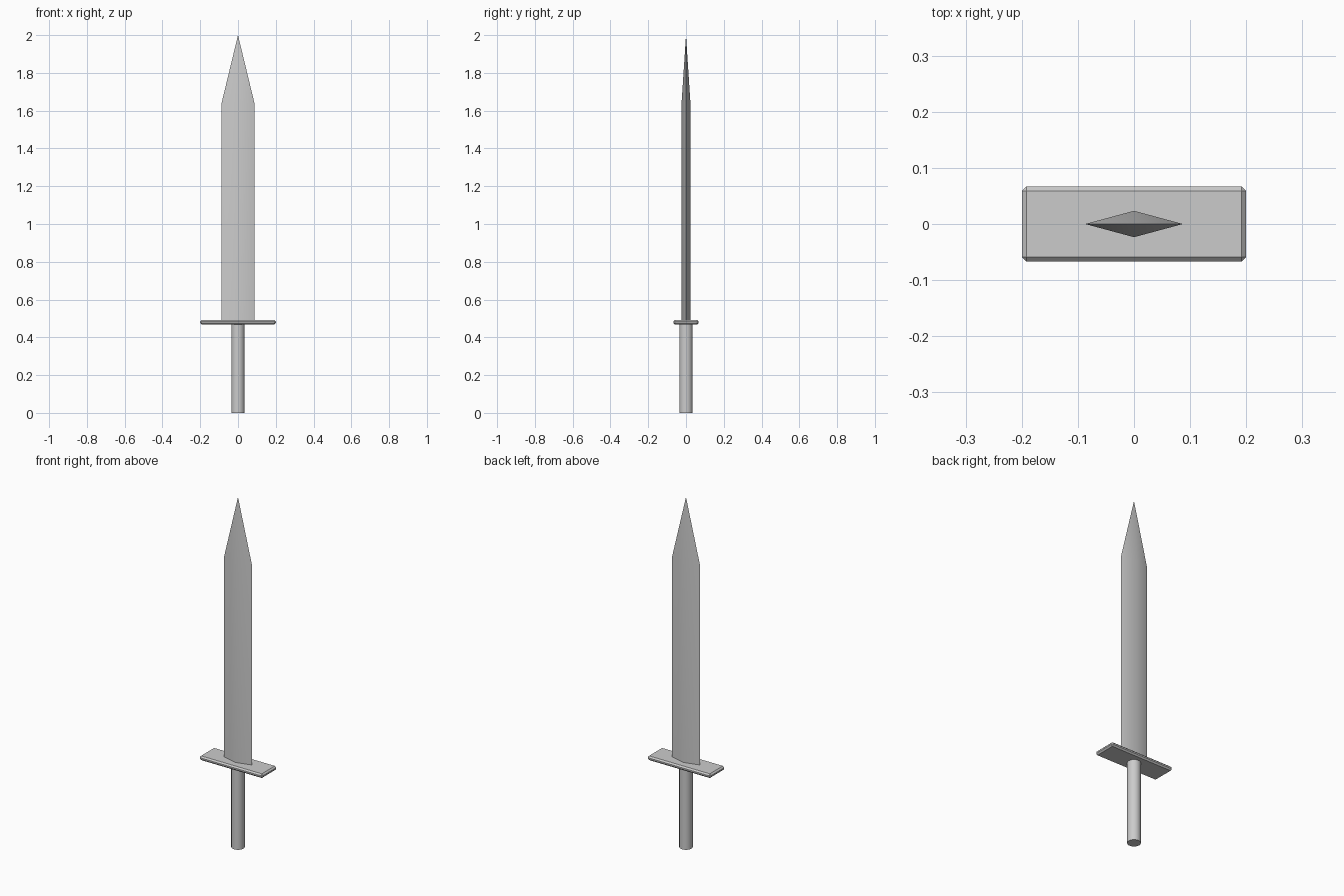
import bpy, bmesh, math

if "Cube" in bpy.data.objects:
    bpy.data.objects.remove(bpy.data.objects["Cube"])


def finish(name, bm, smooth=True):
    bmesh.ops.recalc_face_normals(bm, faces=bm.faces)
    mesh = bpy.data.meshes.new(name)
    bm.to_mesh(mesh)
    bm.free()
    obj = bpy.data.objects.new(name, mesh)
    bpy.context.collection.objects.link(obj)
    if smooth:
        bpy.ops.object.select_all(action='DESELECT')
        obj.select_set(True)
        bpy.context.view_layer.objects.active = obj
        bpy.ops.object.shade_smooth_by_angle(angle=math.radians(35))
    return obj


# Blade: diamond section, straight body, tapering to a point
bm = bmesh.new()
diamond = [(0.087, 0), (0, 0.0235), (-0.087, 0), (0, -0.0235)]
low, high = [[bm.verts.new((x, y, z)) for x, y in diamond] for z in (0.485, 1.64)]
tip = bm.verts.new((0, 0, 2))
bm.faces.new(low)
for i in range(4):
    j = (i + 1) % 4
    bm.faces.new((low[i], low[j], high[j], high[i]))
    bm.faces.new((high[i], high[j], tip))
finish("blade", bm)

# Guard: thin plate with chamfered edges
bm = bmesh.new()
bmesh.ops.create_cube(bm, size=1)
bmesh.ops.scale(bm, vec=(0.4, 0.134, 0.024), verts=bm.verts)
bmesh.ops.translate(bm, vec=(0, 0, 0.48), verts=bm.verts)
bmesh.ops.bevel(bm, geom=bm.edges[:], offset=0.008, segments=1,
                profile=0.5, affect='EDGES')
finish("guard", bm, smooth=False)

# Grip: plain round handle
bm = bmesh.new()
bmesh.ops.create_cone(bm, cap_ends=True, segments=32, radius1=0.035,
                      radius2=0.035, depth=0.475)
bmesh.ops.translate(bm, vec=(0, 0, 0.2375), verts=bm.verts)
finish("grip", bm)
